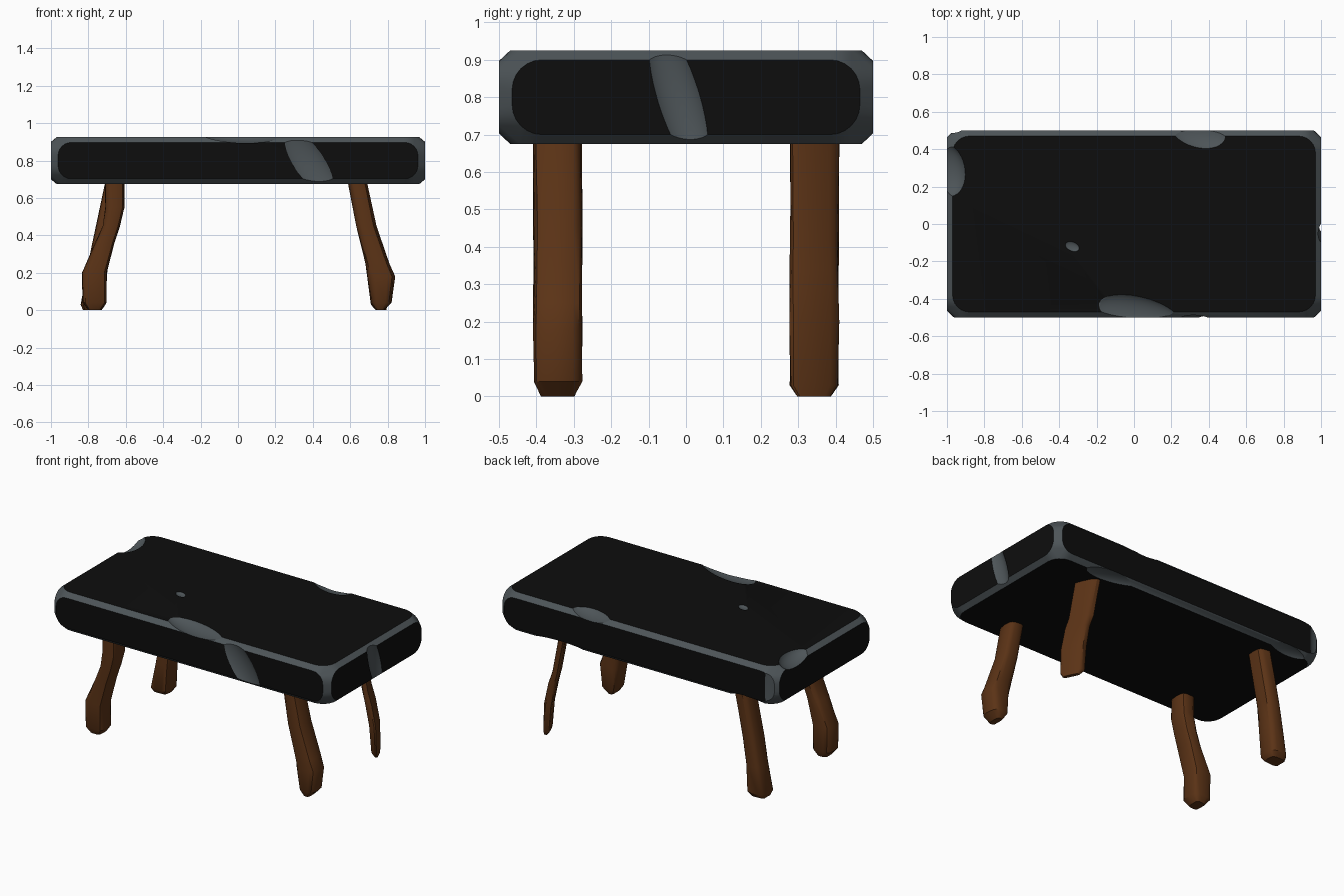
import bpy, bmesh, math, random
from mathutils import Matrix, Vector, Euler

if "Cube" in bpy.data.objects:
    bpy.data.objects.remove(bpy.data.objects["Cube"])

random.seed(4)


def material(name, rgb):
    m = bpy.data.materials.new(name)
    m.diffuse_color = (*rgb, 1)
    m.use_nodes = True
    m.node_tree.nodes["Principled BSDF"].inputs["Base Color"].default_value = m.diffuse_color
    return m


DARK = material("dark_stone", (0.004, 0.004, 0.004))
EDGE = material("worn_edge", (0.075, 0.09, 0.098))
WOOD = material("brown_wood", (0.105, 0.033, 0.008))


def finish(bm, name, mats):
    bmesh.ops.recalc_face_normals(bm, faces=bm.faces)
    me = bpy.data.meshes.new(name)
    bm.to_mesh(me)
    bm.free()
    ob = bpy.data.objects.new(name, me)
    bpy.context.collection.objects.link(ob)
    for m in mats:
        me.materials.append(m)
    return ob


def activate(ob):
    bpy.ops.object.select_all(action='DESELECT')
    ob.select_set(True)
    bpy.context.view_layer.objects.active = ob


def rounded_rect(a, b, r, n=6):
    pts = []
    for k, (sx, sy) in enumerate([(1, 1), (-1, 1), (-1, -1), (1, -1)]):
        for i in range(n + 1):
            t = (k + i / n) * math.pi / 2
            pts.append((sx * (a - r) + r * math.cos(t), sy * (b - r) + r * math.sin(t)))
    return pts


# Slab: hull around six rounded flat patches, so the edges become worn bevels
ZC = 0.80
bm = bmesh.new()
for s in (-1, 1):
    for u, v in rounded_rect(0.97, 0.47, 0.09):
        bm.verts.new((u, v, ZC + s * 0.125))
    for u, v in rounded_rect(0.962, 0.097, 0.07):
        bm.verts.new((u, s * 0.5, ZC + v))
    for u, v in rounded_rect(0.465, 0.1, 0.08):
        bm.verts.new((s, u, ZC + v))
bmesh.ops.convex_hull(bm, input=bm.verts)
bmesh.ops.dissolve_limit(bm, angle_limit=0.01, verts=bm.verts, edges=bm.edges)
for f in bm.faces:
    f.normal_update()
    f.material_index = 0 if max(abs(c) for c in f.normal) > 0.999 else 1
slab = finish(bm, "slab_top", [DARK, EDGE])

# Chips worn into the slab: location, radii, rotation
chips = [
    ((0.38, -0.533, 0.79), (0.10, 0.055, 0.25), (0, -0.6, 0)),
    ((0.03, -0.48, 0.952), (0.25, 0.10, 0.06), (0, 0, -0.25)),
    ((1.033, -0.02, 0.80), (0.055, 0.07, 0.25), (0.3, 0, 0)),
    ((0.34, 0.50, 0.952), (0.17, 0.10, 0.06), (0, 0, -0.3)),
    ((-1.0, 0.29, 0.945), (0.10, 0.15, 0.07), (0, 0, 0.2)),
    ((-0.98, 0.515, 0.80), (0.07, 0.03, 0.30), (0, 0, 0)),
    ((-0.75, 0.51, 0.655), (0.17, 0.08, 0.05), (0, 0, 0.2)),
    ((0.55, 0.51, 0.655), (0.22, 0.09, 0.05), (0, 0, -0.2)),
    ((-0.33, -0.12, 0.928), (0.04, 0.025, 0.012), (0, 0, -0.4)),
]
for loc, rad, rot in chips:
    bm = bmesh.new()
    mat = Matrix.LocRotScale(Vector(loc), Euler(rot), Vector(rad))
    bmesh.ops.create_icosphere(bm, subdivisions=4, radius=1, matrix=mat)
    cutter = finish(bm, "chip_cutter", [EDGE])
    cutter.hide_render = True
    mod = slab.modifiers.new("chip", 'BOOLEAN')
    mod.operation = 'DIFFERENCE'
    mod.solver = 'EXACT'
    mod.material_mode = 'TRANSFER'
    mod.object = cutter
    activate(slab)
    bpy.ops.object.modifier_apply(modifier=mod.name)
    bpy.data.objects.remove(cutter)
activate(slab)
bpy.ops.object.shade_smooth_by_angle(angle=math.radians(30))


# Legs: lofted rings of (z, inner x, outer x), splayed outward along x
def leg(name, sx, sy, rings, skew=0.0, n=14):
    bm = bmesh.new()
    loops = []
    for z, x0, x1 in rings:
        hy = 0.045 if z == 0 else 0.066
        hx = (x1 - x0) / 2 * (1 - abs(skew))
        ring = []
        for i in range(n):
            t = 2 * math.pi * i / n
            c, s = math.cos(t), math.sin(t)
            dx = hx * math.copysign(abs(c) ** 0.55, c)
            dy = hy * math.copysign(abs(s) ** 0.55, s)
            j = random.uniform(0.93, 1.03)
            ring.append(bm.verts.new((sx * (x0 + x1) / 2 + (dx + skew * dy) * j,
                                      sy * 0.343 + dy * j, z)))
        loops.append(ring)
    for a, b in zip(loops, loops[1:]):
        for i in range(n):
            k = (i + 1) % n
            bm.faces.new((a[i], a[k], b[k], b[i]))
    bm.faces.new(loops[0])
    bm.faces.new(loops[-1])
    ob = finish(bm, name, [WOOD])
    activate(ob)
    bpy.ops.object.shade_smooth_by_angle(angle=math.radians(35))


leg("front_left_leg", -1, -1, [(0.70, .605, .71), (0.55, .605, .71), (0.45, .63, .725), (0.36, .66, .765),
                               (0.2, .70, .835), (0.04, .70, .83), (0, .73, .80)])
leg("back_left_leg", -1, 1, [(0.70, .61, .71), (0.36, .68, .78), (0.2, .70, .81),
                             (0.03, .71, .84), (0, .73, .83)])
leg("front_right_leg", 1, -1, [(0.70, .585, .685), (0.45, .63, .74), (0.25, .68, .81), (0.18, .69, .84),
                               (0.04, .71, .82), (0, .74, .78)])
leg("back_right_leg", 1, 1, [(0.70, .585, .685), (0.42, .64, .74), (0.34, .66, .77), (0.2, .69, .80),
                             (0.03, .71, .80), (0, .74, .79)], skew=-0.45)
